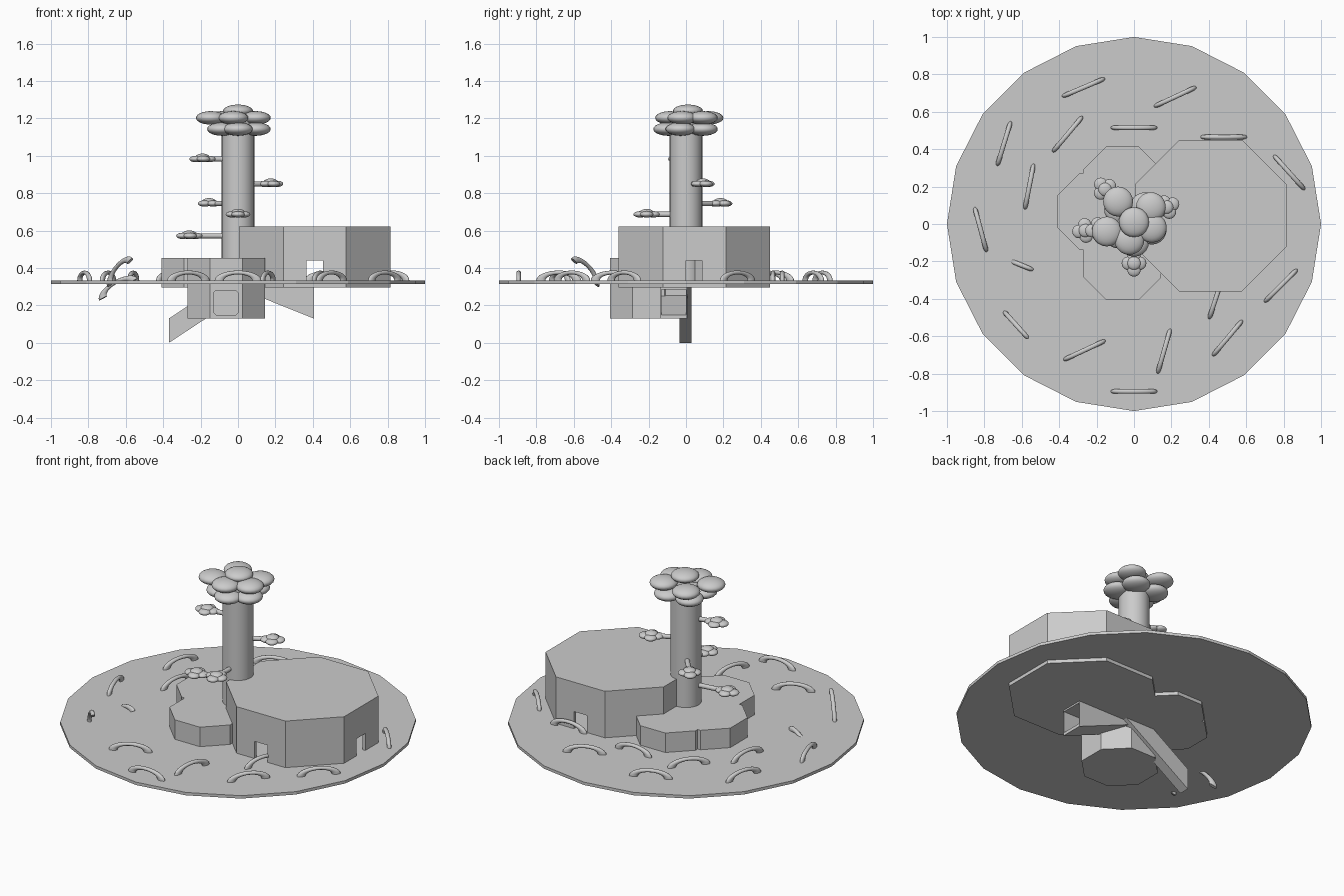
import bpy, bmesh
from math import cos, sin, pi, radians, atan2, hypot
from mathutils import Vector

if "Cube" in bpy.data.objects:
    bpy.data.objects.remove(bpy.data.objects["Cube"])


def make(name, bm, smooth=False):
    bmesh.ops.recalc_face_normals(bm, faces=bm.faces)
    me = bpy.data.meshes.new(name)
    bm.to_mesh(me)
    bm.free()
    ob = bpy.data.objects.new(name, me)
    bpy.context.collection.objects.link(ob)
    if smooth:
        for p in me.polygons:
            p.use_smooth = len(p.vertices) <= 4
    return ob


def prism(name, pts, vec, smooth=False):
    """Extrude a closed outline of 3D points along vec."""
    bm = bmesh.new()
    f = bm.faces.new([bm.verts.new(p) for p in pts])
    r = bmesh.ops.extrude_face_region(bm, geom=[f])
    new = [v for v in r["geom"] if isinstance(v, bmesh.types.BMVert)]
    bmesh.ops.translate(bm, verts=new, vec=vec)
    # keep the starting cap so the solid is closed
    if not any(all(v not in new for v in q.verts) for q in bm.faces):
        bm.faces.new([v for v in bm.verts if v not in new])
    return make(name, bm, smooth)


def ngon(name, x, y, r, z0, z1, n, phase=0.0, smooth=False):
    pts = [(x + r * cos(phase + 2 * pi * i / n), y + r * sin(phase + 2 * pi * i / n), z0)
           for i in range(n)]
    return prism(name, pts, (0, 0, z1 - z0), smooth)


def octagon(name, x, y, apothem, z0, z1):
    return ngon(name, x, y, apothem / cos(pi / 8), z0, z1, 8, pi / 8)


def box(name, x0, x1, y0, y1, z0, z1):
    return prism(name, [(x0, y0, z0), (x1, y0, z0), (x1, y1, z0), (x0, y1, z0)], (0, 0, z1 - z0))


def cut(ob, cutter):
    m = ob.modifiers.new("cut", "BOOLEAN")
    m.operation = "DIFFERENCE"
    m.solver = "EXACT"
    m.object = cutter
    cutter.hide_render = True
    cutter.hide_set(True)


def blobs(name, items):
    """Flattened spheres: (x, y, z, radius, half height)."""
    bm = bmesh.new()
    for x, y, z, r, h in items:
        vs = bmesh.ops.create_uvsphere(bm, u_segments=20, v_segments=12, radius=1)["verts"]
        for v in vs:
            v.co = Vector((x + v.co.x * r, y + v.co.y * r, z + v.co.z * h))
    return make(name, bm, True)


def hoop(name, loc, yaw, tilt=0.0):
    """Half of a flattened torus with capped ends."""
    bm = bmesh.new()
    rings = []
    for i in range(17):
        a = pi * i / 16
        ring = []
        for j in range(12):
            b = 2 * pi * j / 12
            r = 0.1 + 0.025 * cos(b)
            ring.append(bm.verts.new((r * cos(a), 0.0125 * sin(b), 0.42 * r * sin(a))))
        rings.append(ring)
    for p, q in zip(rings, rings[1:]):
        for j in range(12):
            k = (j + 1) % 12
            bm.faces.new((p[j], p[k], q[k], q[j]))
    bm.faces.new(rings[0])
    bm.faces.new(rings[-1])
    ob = make(name, bm, True)
    ob.location = loc
    ob.rotation_euler = (0, radians(-tilt), radians(yaw))
    return ob


# Base disc
ngon("base_disc", 0, 0, 1.0, 0.316, 0.334, 20)

# Large hollow hall with a doorway on each outer side
hall = octagon("main_hall", 0.41, 0.045, 0.405, 0.295, 0.623)
cut(hall, octagon("hall_interior", 0.41, 0.045, 0.385, 0.334, 0.603))
cut(hall, box("door_cut_y", 0.365, 0.455, -0.5, 0.6, 0.334, 0.44))
cut(hall, box("door_cut_x", 0.6, 0.9, 0.0, 0.085, 0.334, 0.44))

# Three low octagonal rooms, the front one reaching below the disc
octagon("back_room", -0.0625, 0.2075, 0.2075, 0.295, 0.455)
octagon("left_room", -0.205, 0.067, 0.205, 0.295, 0.455)
front = octagon("front_room", -0.0625, -0.2, 0.2075, 0.13, 0.455)

# Window recess with clipped corners
c = 0.012
win = [(sx * (0.065 - o1), sz * (0.065 - o2)) for sx, sz, o1, o2 in
       ((-1, -1, 0, c), (-1, -1, c, 0), (1, -1, c, 0), (1, -1, 0, c),
        (1, 1, 0, c), (1, 1, c, 0), (-1, 1, c, 0), (-1, 1, 0, c))]
cut(front, prism("window_cut", [(-0.065 + u, -0.45, 0.215 + v) for u, v in win], (0, 0.09, 0)))

# Ramp and open chute under the disc
prism("lower_ramp", [(x, -0.035, z) for x, z in
                     ((-0.37, 0), (-0.37, 0.13), (-0.09, 0.315), (0.11, 0.315))], (0, 0.065, 0))
chute = prism("side_chute", [(x, -0.135, z) for x, z in
                             ((0.405, 0.13), (0.405, 0.318), (-0.03, 0.318), (-0.03, 0.305))],
              (0, 0.14, 0))
cut(chute, prism("chute_cut", [(x, -0.13, z) for x, z in
                               ((0.43, 0.14), (0.43, 0.285), (0.14, 0.285), (0.14, 0.252))],
                 (0, 0.13, 0)))

# Tree trunk and crown
ngon("trunk", 0, 0, 0.087, 0.3, 1.2, 32, 0, True)
upper = [(-0.145, -0.04), (-0.025, -0.085), (0.095, -0.02), (0.09, 0.09), (-0.085, 0.12)]
lower = [(0, -0.095), (0.095, -0.03), (-0.085, -0.05), (-0.08, 0.08), (0.06, 0.09)]
blobs("crown", [(0, 0.01, 1.24, 0.08, 0.034)]
      + [(x, y, 1.203, 0.08, 0.036) for x, y in upper]
      + [(x, y, 1.143, 0.08, 0.036) for x, y in lower])

# Branches with small leaf clusters
for i, (x, y, z) in enumerate([(-0.19, -0.03, 0.983), (0.175, 0.09, 0.85), (-0.155, 0.185, 0.745),
                               (0, -0.21, 0.687), (-0.26, -0.035, 0.572)]):
    d = Vector((x, y, 0)).normalized()
    s = Vector((-d.y, d.x, 0))
    ring = [s * 0.014 * cos(t * pi / 6) + Vector((0, 0, z + 0.014 * sin(t * pi / 6)))
            for t in range(12)]
    prism(f"branch_{i}", ring, (x, y, 0), True)
    leaves = []
    for a, b, h in ((0, 0, 0.012), (0.035, 0, 0), (-0.035, 0, 0), (0, 0.03, 0), (0, -0.03, 0)):
        p = Vector((x, y, z)) + d * a + s * b
        leaves.append((p.x, p.y, z + h, 0.036, 0.017))
    blobs(f"leaves_{i}", leaves)

# Hoops scattered around the disc: x, y, yaw
HOOPS = [(-.27, .73, 23), (.22, .68, 25), (-.695, .43, 73), (-.355, .48, 50), (0, .515, 0),
         (-.56, .2, 79), (-.82, -.03, -75), (.48, .465, 0), (.83, .275, -48), (.785, -.33, 45),
         (.5, -.61, 50), (.16, -.68, 74), (.44, -.39, 72), (-.265, -.675, 25), (0, -.895, 0)]
for i, (x, y, yaw) in enumerate(HOOPS):
    hoop(f"hoop_{i}", (x, y, 0.334), yaw)

# Two tilted hoops, one rising off the disc and one piercing it
hoop("rising_hoop", (-0.63, -0.54, 0.375), -48, 38)
hoop("piercing_hoop", (-0.64, -0.205, 0.285), -22, 28)
